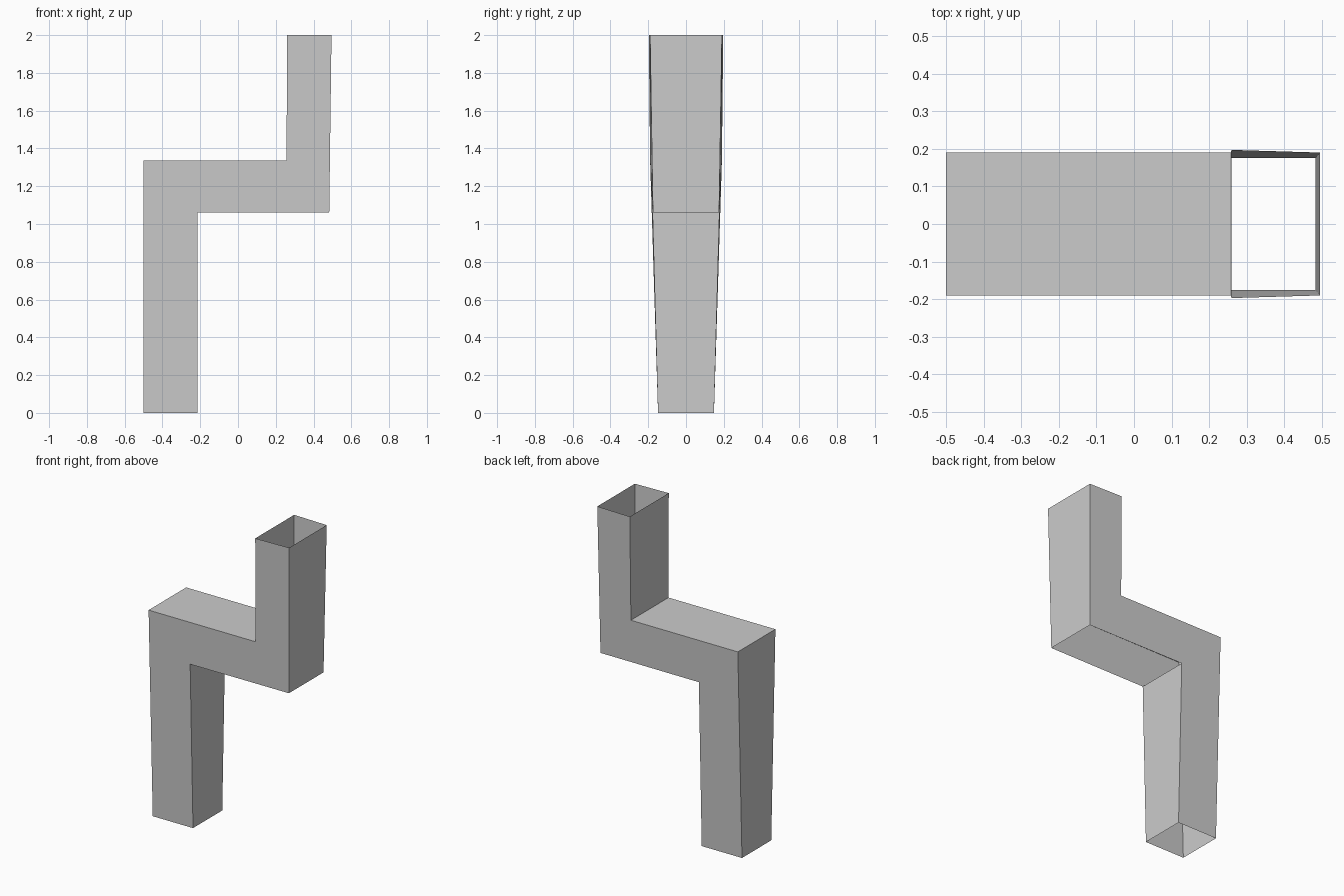
import bpy
import bmesh

cube = bpy.data.objects.get("Cube")
if cube:
    bpy.data.objects.remove(cube, do_unlink=True)

# One flat grey for the whole duct
GREY = (0.6, 0.6, 0.6, 1.0)
grey = bpy.data.materials.new("light_grey")
grey.use_nodes = True
grey.diffuse_color = GREY
grey.node_tree.nodes["Principled BSDF"].inputs["Base Color"].default_value = GREY

# Stepped outline as (x, z, half depth); the duct widens slightly upwards
outline = [
    (-0.5, 0, 0.148), (-0.215, 0, 0.148),
    (-0.215, 1.06, 0.177), (0.483, 1.06, 0.175),
    (0.495, 2, 0.19), (0.26, 2, 0.197),
    (0.257, 1.335, 0.19), (-0.5, 1.335, 0.19),
]
# Outline edges left open: foot, underside of the crossing, top mouth
open_edges = {0, 2, 4}

bm = bmesh.new()
front = [bm.verts.new((x, -w, z)) for x, z, w in outline]
back = [bm.verts.new((x, w, z)) for x, z, w in outline]

# Front and back sides
bm.faces.new(front)
bm.faces.new(reversed(back))

# Walls joining the two sides
count = len(outline)
for i in range(count):
    if i not in open_edges:
        j = (i + 1) % count
        bm.faces.new((front[j], front[i], back[i], back[j]))

mesh = bpy.data.meshes.new("stepped_duct")
bm.to_mesh(mesh)
bm.free()
mesh.materials.append(grey)
duct = bpy.data.objects.new("stepped_duct", mesh)
bpy.context.collection.objects.link(duct)
